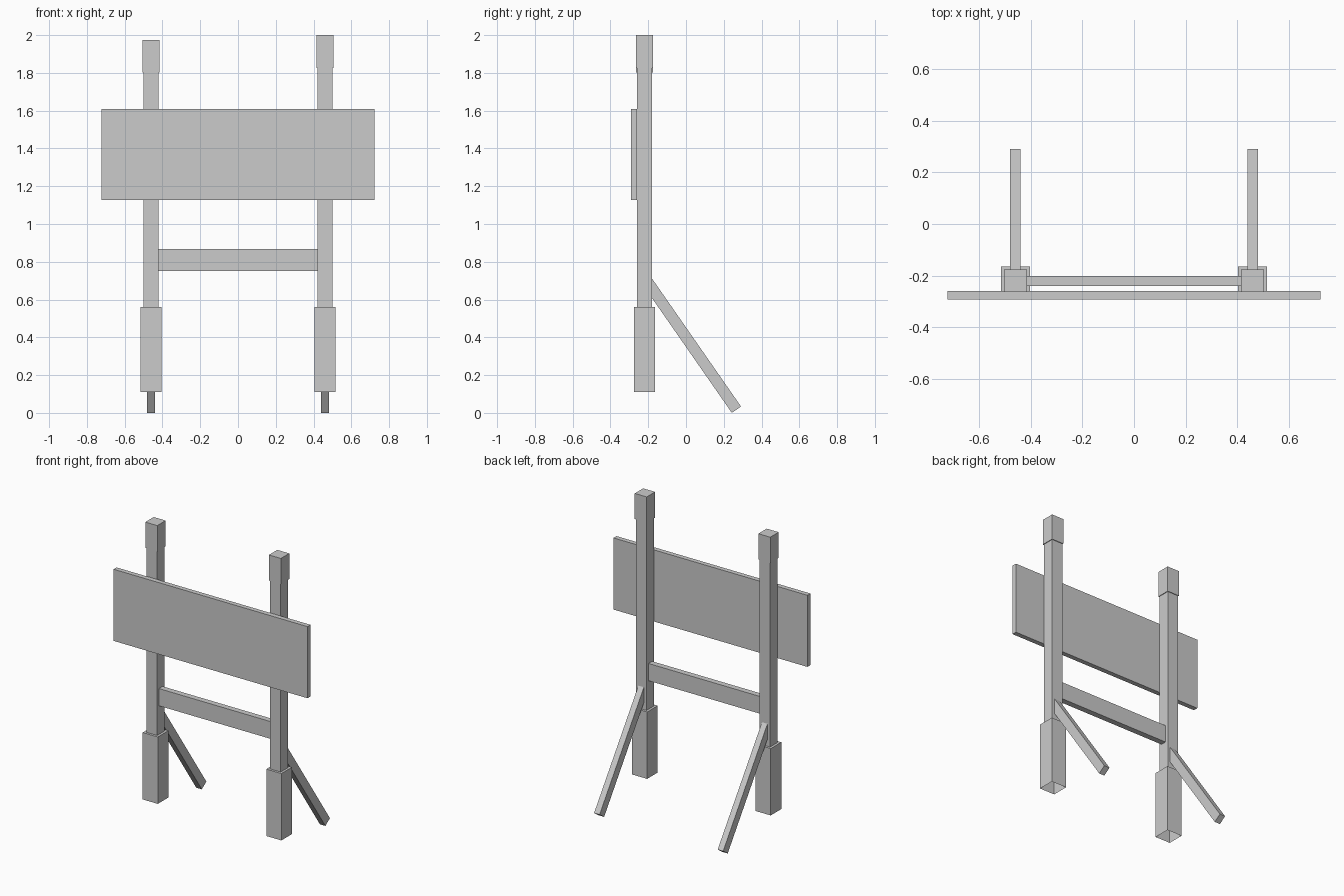
import bpy, bmesh, math
from mathutils import Matrix, Vector

if "Cube" in bpy.data.objects:
    bpy.data.objects.remove(bpy.data.objects["Cube"])


def finish(name, bm):
    bmesh.ops.recalc_face_normals(bm, faces=bm.faces)
    mesh = bpy.data.meshes.new(name)
    bm.to_mesh(mesh)
    bm.free()
    obj = bpy.data.objects.new(name, mesh)
    bpy.context.collection.objects.link(obj)
    return obj


def box(name, center, size, tilt=0.0):
    bm = bmesh.new()
    bmesh.ops.create_cube(bm, size=1, matrix=(
        Matrix.Translation(center) @ Matrix.Rotation(tilt, 4, 'X')
        @ Matrix.Diagonal((*size, 1))))
    return finish(name, bm)


def stepped_post(name, x, y, sections):
    """Square shell through (half width, z) sections, open at the bottom."""
    bm = bmesh.new()
    rings = [[bm.verts.new((x + sx * h, y + sy * h, z))
              for sx, sy in ((-1, -1), (1, -1), (1, 1), (-1, 1))]
             for h, z in sections]
    for a, b in zip(rings, rings[1:]):
        for i in range(4):
            j = (i + 1) % 4
            bm.faces.new((a[i], a[j], b[j], b[i]))
    bm.faces.new(rings[-1])
    return finish(name, bm)


POST_X, POST_Y = 0.46, -0.22

# Sign board and cross rail
box("sign_board", (0, -0.276, 1.369), (1.444, 0.032, 0.482))
box("cross_rail", (0, -0.221, 0.81), (0.84, 0.039, 0.116))

# Rear brace runs from the ground up into the post
foot = Vector((0, 0.267, 0.017))
head = Vector((0, -0.22, 0.717))
run = head - foot
tilt = math.atan2(-run.y, run.z)

for side, sign, top in (("left", -1, 1.975), ("right", 1, 2.0)):
    x = sign * POST_X
    # Post with wide foot sleeve and slightly wider cap
    stepped_post(side + "_post", x, POST_Y, [
        (0.056, 0.11), (0.056, 0.56), (0.04, 0.56),
        (0.04, top - 0.173), (0.0445, top - 0.173), (0.0445, top)])
    box(side + "_rear_brace", (foot + head) / 2 + Vector((x, 0, 0)),
        (0.041, 0.059, run.length), tilt)
